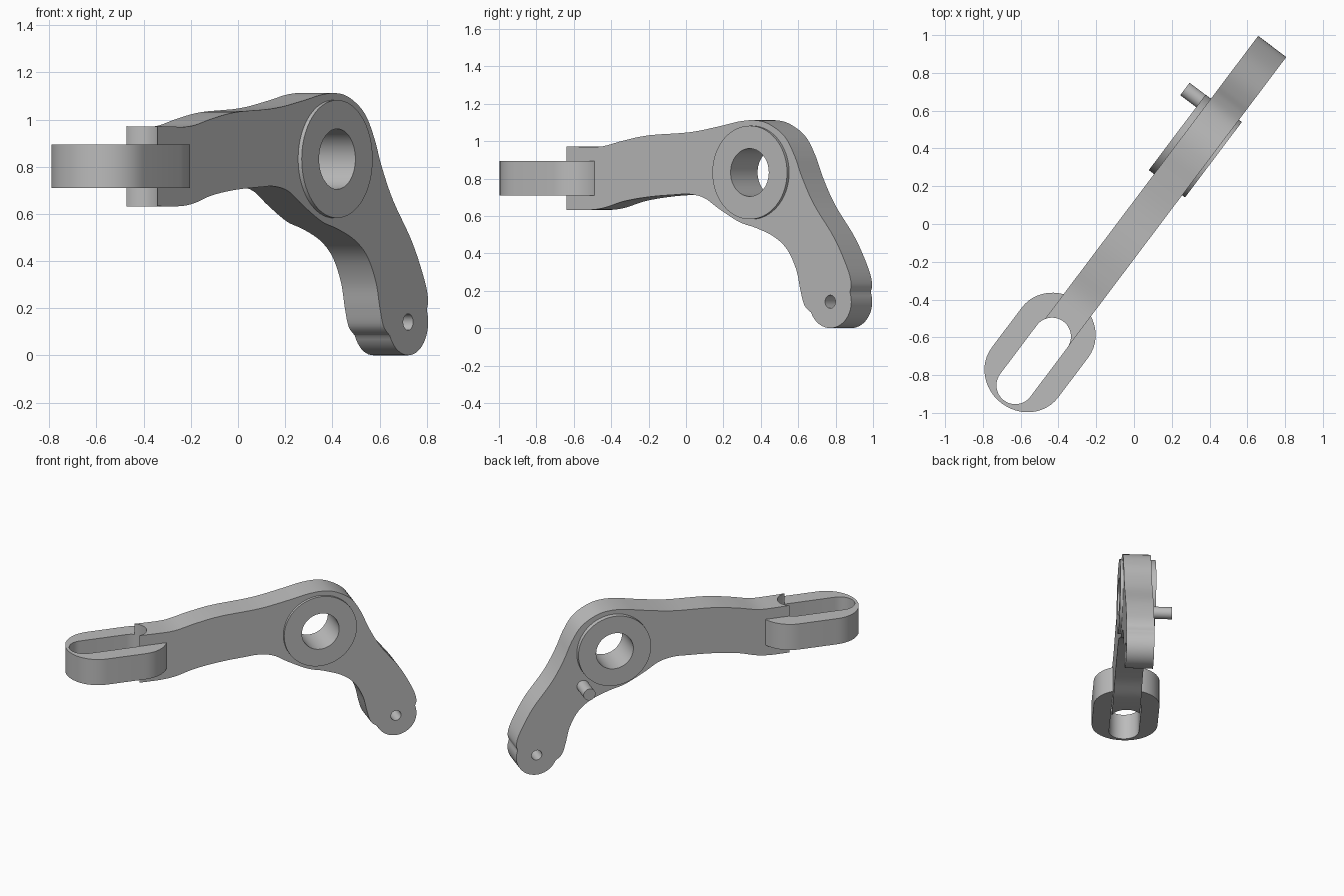
import bpy, bmesh
from math import cos, sin, pi, radians
from mathutils import Vector

if "Cube" in bpy.data.objects:
    bpy.data.objects.remove(bpy.data.objects["Cube"])

HEADING = radians(53)   # the lever lies along this direction in plan
BACK, FRONT = -0.074, 0.112
BOSS = (0.525, 0.833)
PIN = (1.05, 0.142)

steel = bpy.data.materials.new("plain_grey")
steel.use_nodes = True
steel.diffuse_color = (0.5, 0.5, 0.5, 1)
steel.node_tree.nodes["Principled BSDF"].inputs["Base Color"].default_value = (0.5, 0.5, 0.5, 1)


def arc(cx, cy, rx, ry, a, b, n=24):
    """Points along an elliptical arc, angles in degrees."""
    angles = [radians(a + (b - a) * i / n) for i in range(n + 1)]
    return [(cx + rx * cos(t), cy + ry * sin(t)) for t in angles]


def smooth(pts, n=5):
    """Catmull-Rom curve through the points."""
    p = [Vector(q) for q in [pts[0]] + pts + [pts[-1]]]
    out = []
    for a, b, c, d in zip(p, p[1:], p[2:], p[3:]):
        for i in range(n):
            t = i / n
            out.append(0.5 * (2 * b + (c - a) * t + (2 * a - 5 * b + 4 * c - d) * t ** 2
                              + (3 * b - a - 3 * c + d) * t ** 3))
    return [tuple(q) for q in out] + [pts[-1]]


def prism(name, outline, low, high, upright=False):
    """Extrude an outline: across the lever, or upright along z."""
    place = (lambda u, v, w: (u, -v, w)) if upright else (lambda u, v, w: (u, -w, v))
    bm = bmesh.new()
    face = bm.faces.new([bm.verts.new(place(u, v, low)) for u, v in outline])
    new = bmesh.ops.extrude_face_region(bm, geom=[face])["geom"]
    shift = Vector(place(0, 0, high)) - Vector(place(0, 0, low))
    bmesh.ops.translate(bm, vec=shift, verts=[g for g in new if isinstance(g, bmesh.types.BMVert)])
    bmesh.ops.recalc_face_normals(bm, faces=bm.faces)
    mesh = bpy.data.meshes.new(name)
    bm.to_mesh(mesh)
    bm.free()
    mesh.materials.append(steel)
    obj = bpy.data.objects.new(name, mesh)
    obj.rotation_euler.z = HEADING
    bpy.context.collection.objects.link(obj)
    return obj


def disc(name, centre, radius, low, high):
    return prism(name, arc(*centre, radius, radius, 0, 360, 64)[:-1], low, high)


def select(obj):
    bpy.ops.object.select_all(action='DESELECT')
    obj.select_set(True)
    bpy.context.view_layer.objects.active = obj


def cut(obj, *cutters):
    for cutter in cutters:
        mod = obj.modifiers.new("cut", 'BOOLEAN')
        mod.operation, mod.solver, mod.object = 'DIFFERENCE', 'EXACT', cutter
        select(obj)
        bpy.ops.object.modifier_apply(modifier=mod.name)


# Bent lever plate with a round end
top = [(-0.714, 0.973), (-0.6, 0.97), (-0.474, 0.973), (-0.327, 1.005), (-0.16, 1.032),
       (0.108, 1.048), (0.308, 1.08), (0.442, 1.106), (0.549, 1.112), (0.642, 1.091),
       (0.743, 1.027), (0.81, 0.925), (0.863, 0.803), (0.943, 0.659), (1.077, 0.483),
       (1.164, 0.323), (1.19, 0.24), (1.182, 0.196)]
bottom = [(0.916, 0.088), (0.876, 0.125), (0.85, 0.205), (0.823, 0.312), (0.763, 0.419),
          (0.676, 0.488), (0.555, 0.536), (0.442, 0.568), (0.308, 0.637), (0.208, 0.696),
          (0.108, 0.717), (0.007, 0.714), (-0.16, 0.703), (-0.327, 0.68), (-0.46, 0.645),
          (-0.56, 0.633), (-0.714, 0.633)]
round_end = arc(*PIN, 0.141, 0.141, 21, -156)
plate = prism("lever_plate", smooth(top) + round_end + smooth(bottom), BACK, FRONT)

# Boss, back peg and slotted loop
boss = disc("pivot_boss", BOSS, 0.25, -0.109, 0.131)
peg = disc("back_peg", (0.733, 0.595), 0.041, -0.215, 0)
MID = 0.012
loop = prism("slotted_loop", arc(-0.71, MID, 0.205, 0.22, -90, 90)
             + arc(-0.975, MID, 0.205, 0.22, 90, 270), 0.71, 0.895, upright=True)

# Openings
bore = disc("bore_cutter", BOSS, 0.128, -1, 1)
pin_hole = disc("pin_hole_cutter", PIN, 0.035, -1, 1)
slot = prism("slot_cutter", arc(-0.737, MID, 0.1, 0.1, -90, 90)
             + arc(-1.06, MID, 0.1, 0.1, 90, 270), 0.3, 1.3, upright=True)
cut(plate, bore, pin_hole, slot)
cut(boss, bore)
cut(loop, slot)
for cutter in (bore, pin_hole, slot):
    bpy.data.objects.remove(cutter)

for part in (plate, boss, peg, loop):
    select(part)
    bpy.ops.object.shade_smooth_by_angle(angle=radians(30))
